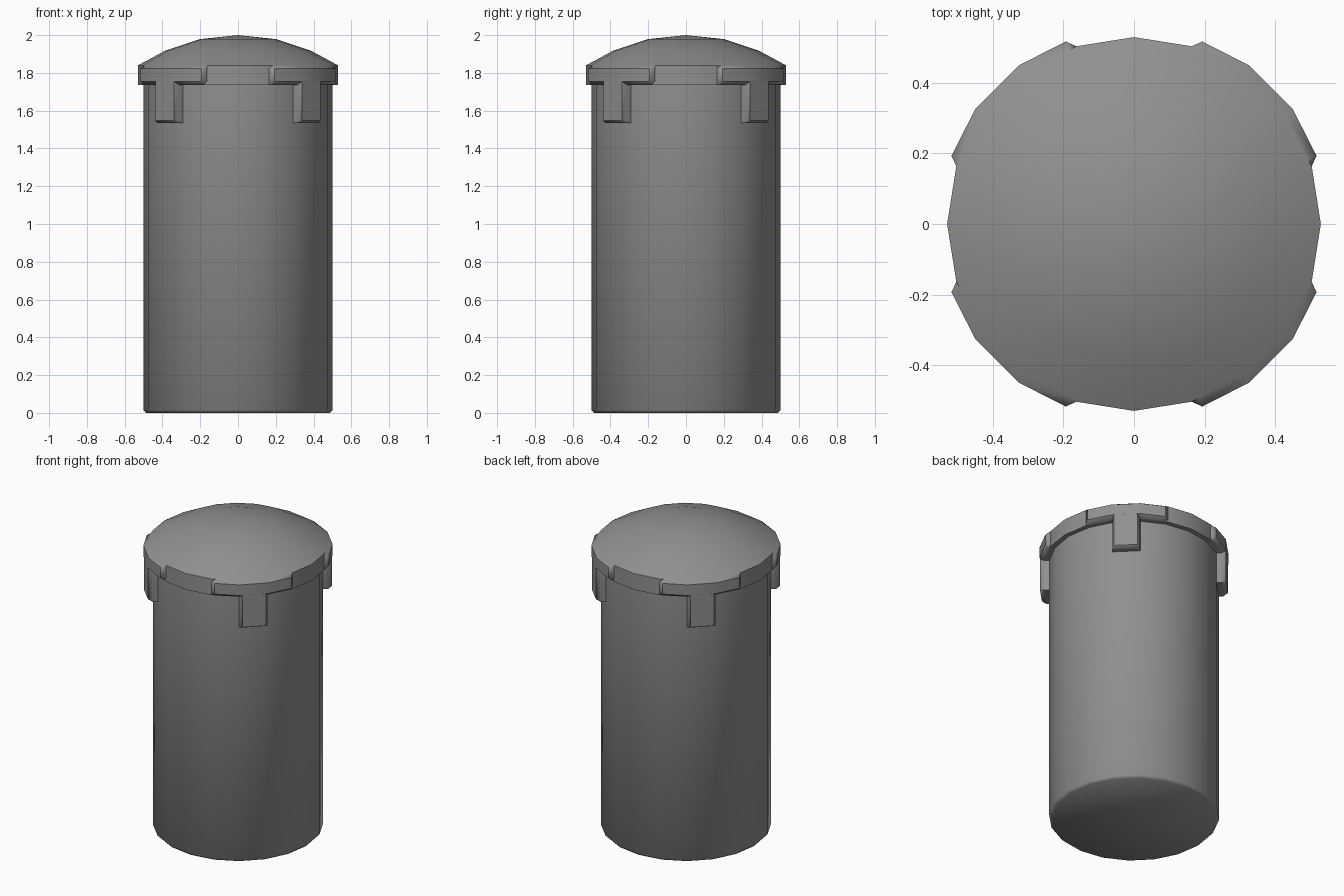
import bpy, bmesh, math
from math import sin, cos, radians

if "Cube" in bpy.data.objects:
    bpy.data.objects.remove(bpy.data.objects["Cube"])

SIDES = 20

# Dark grey finish shared by all parts
grey = bpy.data.materials.new("dark_grey")
grey.diffuse_color = (0.28, 0.28, 0.28, 1)
grey.use_nodes = True
grey.node_tree.nodes["Principled BSDF"].inputs["Base Color"].default_value = grey.diffuse_color


def finish(name, bm):
    bmesh.ops.remove_doubles(bm, verts=bm.verts, dist=1e-5)
    bmesh.ops.recalc_face_normals(bm, faces=bm.faces)
    me = bpy.data.meshes.new(name)
    bm.to_mesh(me)
    bm.free()
    me.materials.append(grey)
    ob = bpy.data.objects.new(name, me)
    bpy.context.collection.objects.link(ob)
    bpy.ops.object.select_all(action='DESELECT')
    ob.select_set(True)
    bpy.context.view_layer.objects.active = ob
    bpy.ops.object.shade_smooth_by_angle(angle=radians(50))
    return ob


def lathe(name, profile):
    bm = bmesh.new()
    vs = [bm.verts.new((r, 0, z)) for r, z in profile]
    es = [bm.edges.new(p) for p in zip(vs, vs[1:])]
    bmesh.ops.spin(bm, geom=vs + es, cent=(0, 0, 0), axis=(0, 0, 1),
                   angle=math.tau, steps=SIDES)
    return finish(name, bm)


def loft(name, sections):
    bm = bmesh.new()
    rings = [[bm.verts.new(p) for p in s] for s in sections]
    n = len(rings[0])
    for a, b in zip(rings, rings[1:]):
        for i in range(n):
            j = (i + 1) % n
            bm.faces.new((a[i], a[j], b[j], b[i]))
    bm.faces.new(rings[0])
    bm.faces.new(rings[-1])
    return finish(name, bm)


# Main cylinder with a small bevel at the foot
lathe("body", [(0, 0), (0.485, 0), (0.5, 0.015), (0.5, 1.75)])

# Lid: thin rim with a shallow dome
lathe("lid", [(0.48, 1.735), (0.53, 1.735), (0.53, 1.84),
              (0.385, 1.918), (0.2, 1.979), (0, 2.0)])

# Cross-sections (radius, height) of the raised rim on each diagonal
END = [(0.49, 1.735), (0.53, 1.735), (0.53, 1.755), (0.53, 1.824), (0.53, 1.84), (0.49, 1.859)]
FULL = [(0.49, 1.735), (0.53, 1.735), (0.556, 1.755), (0.556, 1.824), (0.53, 1.84), (0.49, 1.859)]
k = cos(radians(9)) / cos(radians(6.5))
STATIONS = [(18, END, 1), (20.5, FULL, k), (36, FULL, 1),
            (54, FULL, 1), (69.5, FULL, k), (72, END, 1)]

# Clip tab outlines (radial, tangential), lower ring pulled in for the bevel
TAB = [(0.48, -0.082), (0.525, -0.082), (0.549, -0.07),
       (0.549, 0.07), (0.525, 0.082), (0.48, 0.082)]
FOOT = [(min(r, 0.527), t) for r, t in TAB]

for q in range(4):
    # Raised rim segment
    loft(f"rim_segment_{q + 1}",
         [[(r * s * cos(radians(a + 90 * q)), r * s * sin(radians(a + 90 * q)), z)
           for r, z in sec] for a, sec, s in STATIONS])
    # Clip tab below the segment
    c, s = cos(radians(45 + 90 * q)), sin(radians(45 + 90 * q))
    loft(f"clip_tab_{q + 1}",
         [[(r * c - t * s, r * s + t * c, z) for r, t in ring]
          for ring, z in ((FOOT, 1.535), (TAB, 1.547), (TAB, 1.755))])
